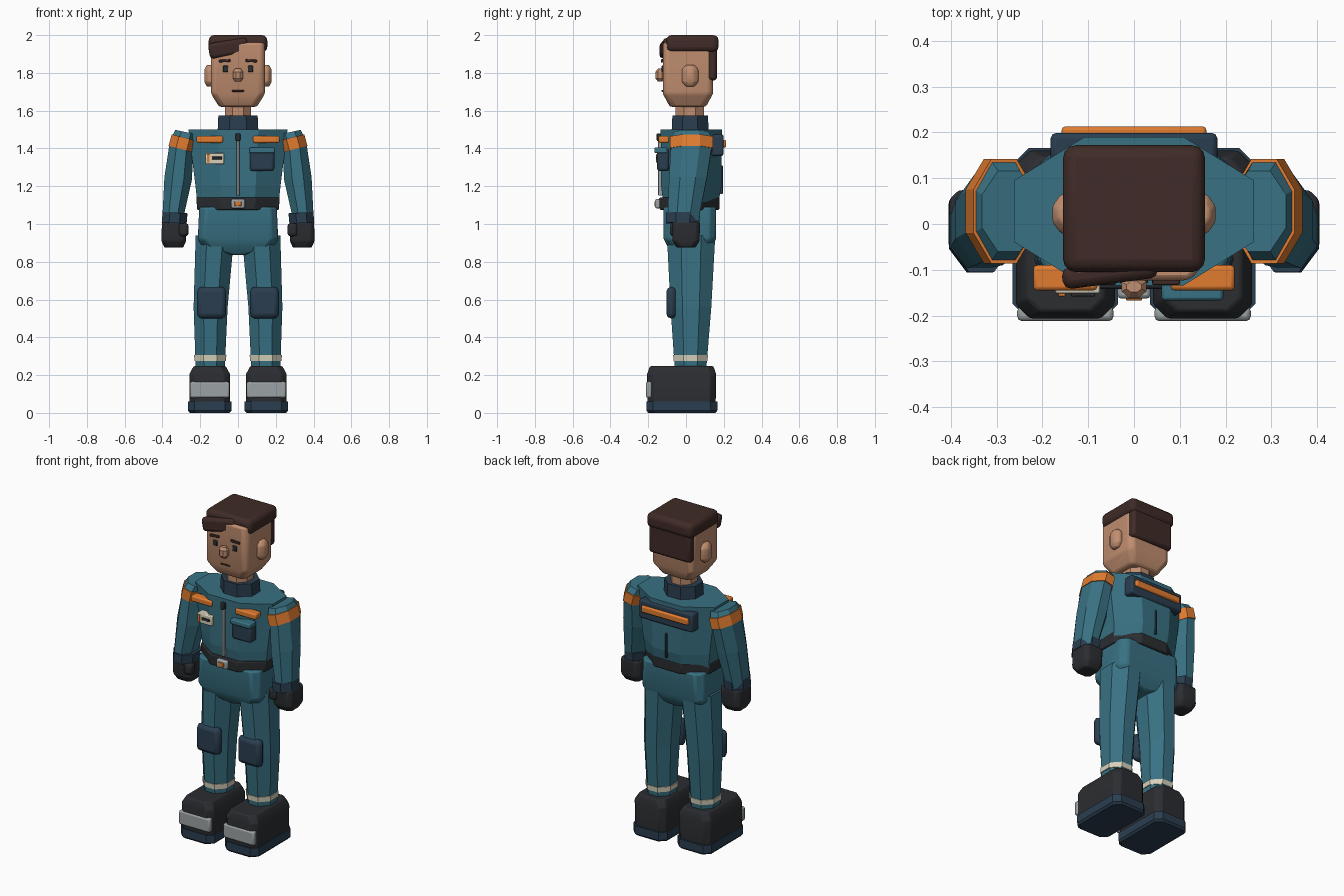
import bpy, math
from mathutils import Vector


def mat(name, r, g, b):
    m = bpy.data.materials.new(name)
    m.diffuse_color = (r, g, b, 1)
    return m


TEAL = mat("teal_cloth", .04, .165, .225)
ORANGE = mat("orange_trim", .75, .2, .03)
SKIN = mat("skin", .53, .27, .16)
HAIR = mat("hair", .05, .024, .02)
DARK = mat("dark_rubber", .024, .026, .03)
NAVY = mat("navy_cloth", .023, .048, .08)
GREY = mat("grey_metal", .33, .36, .37)
CREAM = mat("cream", .68, .64, .5)


def finish(name, verts, faces, m, bevel, seg, loc=(0, 0, 0), rot=(0, 0, 0)):
    me = bpy.data.meshes.new(name)
    me.from_pydata(verts, [], faces)
    me.materials.append(m)
    ob = bpy.data.objects.new(name, me)
    ob.location, ob.rotation_euler = loc, rot
    bpy.context.collection.objects.link(ob)
    if bevel:
        b = ob.modifiers.new("bevel", 'BEVEL')
        b.width, b.segments, b.limit_method = bevel, seg, 'ANGLE'
        b.angle_limit = math.radians(30)
        me.shade_smooth()
        me.set_sharp_from_angle(angle=math.radians(35))
    return ob


def box(name, x, y, z, m, bevel=.008, seg=2, rot=(0, 0, 0)):
    """Bevelled box from its x, y and z ranges."""
    c = Vector((sum(x), sum(y), sum(z))) / 2
    hx, hy, hz = (abs(r[1] - r[0]) / 2 for r in (x, y, z))
    v = [(i * hx, j * hy, k * hz) for k in (-1, 1)
         for i, j in ((-1, -1), (1, -1), (1, 1), (-1, 1))]
    f = [(3, 2, 1, 0), (4, 5, 6, 7)] + [(i, (i + 1) % 4, (i + 1) % 4 + 4, i + 4) for i in range(4)]
    return finish(name, v, f, m, bevel, seg, c, rot)


def loft(name, rings, m, s=1, chamfer=None, bevel=0, seg=2):
    """Eight-sided tube. Ring = (cx, cy, z, rx, ry, tilt); s = -1 mirrors it in x."""
    v = []
    for cx, cy, z, rx, ry, t in rings:
        ax = rx - chamfer if chamfer else rx * .414
        ay = ry - chamfer if chamfer else ry * .414
        for px, py in ((rx, -ay), (rx, ay), (ax, ry), (-ax, ry),
                       (-rx, ay), (-rx, -ay), (-ax, -ry), (ax, -ry)):
            v.append((s * (cx + px * math.cos(t)), cy + py, z + px * math.sin(t)))
    f = [tuple(range(7, -1, -1)), tuple(range(len(v) - 8, len(v)))]
    for r in range(len(rings) - 1):
        for i in range(8):
            j = (i + 1) % 8
            f.append((r * 8 + i, r * 8 + j, r * 8 + 8 + j, r * 8 + 8 + i))
    if s < 0:
        f = [q[::-1] for q in f]
    return finish(name, v, f, m, bevel, seg)


def mx(s, a, b):
    return tuple(sorted((s * a, s * b)))


# Torso, collar, neck, pelvis and belt
loft("torso", [(0, .025, 1.08, .212, .14, 0), (0, .028, 1.2, .225, .16, 0),
               (0, .028, 1.5, .262, .162, 0)], TEAL)
loft("collar", [(0, .022, 1.49, .108, .098, 0), (0, .022, 1.575, .104, .094, 0)], NAVY)
loft("neck", [(0, .02, 1.55, .07, .076, 0), (0, .02, 1.66, .07, .076, 0)], SKIN)
loft("pelvis", [(0, .02, .835, .04, .09, 0), (0, .02, .875, .185, .115, 0),
                (0, .02, .92, .213, .138, 0), (0, .02, 1.09, .205, .14, 0)], TEAL,
     chamfer=.035, bevel=.01)
loft("belt", [(0, .018, 1.075, .217, .158, 0), (0, .018, 1.14, .22, .16, 0)], DARK, bevel=.006)
box("buckle", (-.036, .036), (-.163, -.135), (1.083, 1.133), GREY)
box("buckle_inset", (-.018, .018), (-.167, -.155), (1.095, 1.12), ORANGE, .003)

# Head and face
loft("head", [(0, .01, 1.62, .1, .095, 0), (0, .01, 1.69, .143, .133, 0),
              (0, .01, 1.96, .143, .133, 0)], SKIN, chamfer=.022, bevel=.012)
loft("nose", [(0, -.137, 1.755, .016, .012, 0), (0, -.137, 1.77, .027, .024, 0),
              (0, -.137, 1.806, .027, .024, 0), (0, -.137, 1.822, .016, .012, 0)], SKIN)
box("mouth", (-.031, .031), (-.129, -.115), (1.7, 1.709), HAIR, .002)
for s in (1, -1):
    box("eye", mx(s, .052, .08), (-.13, -.115), (1.805, 1.838), DARK, .004)
    box("eyebrow", mx(s, .04, .1), (-.133, -.115), (1.857, 1.871), HAIR, .003,
        rot=(0, s * .06, 0))
    loft("ear", [(.147, .022, 1.728, .018, .022, 0), (.147, .022, 1.752, .031, .043, 0),
                 (.147, .022, 1.818, .031, .043, 0), (.147, .022, 1.842, .018, .022, 0)],
         SKIN, s, bevel=.006)

# Hair
box("hair_top", (-.155, .155), (-.105, .172), (1.91, 2), HAIR, .028, 3)
box("hair_back", (-.14, .14), (.108, .164), (1.76, 1.96), HAIR, .016)
box("hair_fringe", (-.155, .055), (-.13, -.082), (1.89, 1.972), HAIR, .018, 2,
    (0, -.16, .13))

# Front zip, badge and pocket
box("zip", (-.008, .008), (-.147, -.125), (1.15, 1.47), GREY, .003)
box("zip_pull", (-.012, .012), (-.155, -.13), (1.44, 1.48), DARK, .004)
box("badge", (-.172, -.074), (-.152, -.1), (1.317, 1.377), CREAM, .005)
box("badge_stripe", (-.165, -.15), (-.158, -.14), (1.325, 1.37), ORANGE, .002)
box("badge_mark", (-.138, -.085), (-.158, -.14), (1.342, 1.357), DARK, .002)
box("pocket", (.063, .192), (-.153, -.09), (1.28, 1.4), NAVY, .014)
box("pocket_flap", (.06, .195), (-.167, -.1), (1.375, 1.405), TEAL, .007)

# Back panel
box("back_panel", (-.182, .182), (.13, .199), (1.36, 1.475), NAVY, .012)
box("back_stripe", (-.158, .158), (.19, .213), (1.405, 1.445), ORANGE, .008)
box("back_seam", (-.006, .006), (.18, .195), (1.16, 1.31), NAVY, .003)

for s in (1, -1):
    # Chest stripe and arm
    box("chest_stripe", mx(s, .08, .22), (-.145, -.09), (1.43, 1.466), ORANGE, .008)
    loft("arm", [(.347, -.016, 1.02, .054, .082, .05), (.317, .01, 1.24, .073, .1, .12),
                 (.3, .028, 1.4, .066, .108, .26), (.285, .028, 1.455, .063, .108, .26),
                 (.273, .028, 1.486, .06, .088, .2)], TEAL, s)
    loft("shoulder_band", [(.3, .028, 1.396, .07, .114, .26),
                           (.284, .028, 1.457, .069, .114, .26)], ORANGE, s)
    loft("sleeve_cuff", [(.338, -.018, 1.005, .066, .088, .05),
                         (.333, -.015, 1.06, .066, .09, .05)], NAVY, s)
    loft("hand", [(.34, 0, .875, .05, .05, 0), (.34, 0, .91, .065, .072, 0),
                  (.338, 0, 1.01, .065, .074, 0)], DARK, s, chamfer=.02, bevel=.008)
    box("thumb", mx(s, .262, .315), (-.085, -.03), (.935, 1.005), DARK, .016)

    # Leg
    loft("leg", [(.147, .024, .24, .077, .084, 0), (.145, .026, .56, .09, .108, 0),
                 (.122, .027, .94, .102, .128, 0)], TEAL, s)
    loft("ankle_band", [(.147, .024, .275, .084, .09, 0),
                        (.147, .024, .306, .085, .092, 0)], CREAM, s)
    box("knee_pad", mx(s, .063, .217), (-.104, -.05), (.5, .667), NAVY, .025)

    # Boot
    loft("boot", [(.15, -.023, .05, .108, .18, 0), (.15, -.023, .205, .108, .183, 0),
                  (.15, -.023, .247, .085, .168, 0)], DARK, s, chamfer=.03, bevel=.006)
    loft("boot_sole", [(.15, -.022, 0, .105, .178, 0), (.15, -.022, .012, .115, .188, 0),
                       (.15, -.022, .06, .115, .188, 0)], NAVY, s, chamfer=.035)
    box("toe_cap", mx(s, .045, .255), (-.212, -.18), (.08, .165), GREY, .01)
